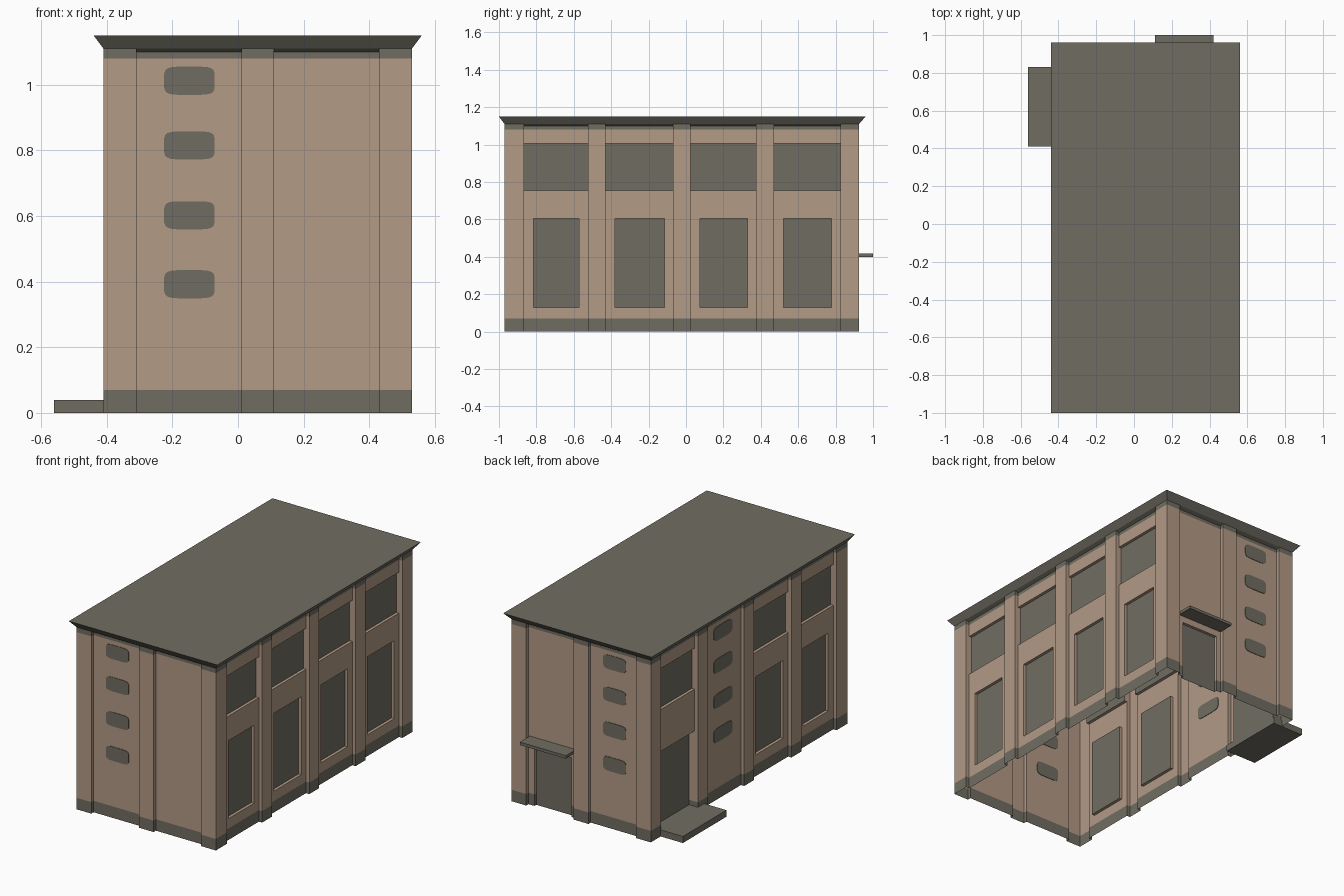
import bpy, bmesh, math

if "Cube" in bpy.data.objects:
    bpy.data.objects.remove(bpy.data.objects["Cube"])

def material(name, rgb):
    m = bpy.data.materials.new(name)
    m.diffuse_color = (*rgb, 1)
    m.use_nodes = True
    m.node_tree.nodes["Principled BSDF"].inputs["Base Color"].default_value = m.diffuse_color
    return m

TAN = material("tan_render", (0.45, 0.325, 0.238))
GREY = material("dark_grey", (0.160, 0.152, 0.122))

X0, X1, Y0, Y1, TOP = -0.41, 0.53, -0.97, 0.925, 1.11
BAY, GLASS, DOOR = 0.022, 0.04, 0.06      # recess depths
BASE, BAND = 0.07, 1.08                   # painted plinth and top band

# Map (along wall, height, recess depth) to a point on each side
SIDES = {
    "front": (lambda u, z, d: (u, Y0 + d, z), False),
    "right": (lambda u, z, d: (X1 - d, u, z), False),
    "back": (lambda u, z, d: (u, Y1 - d, z), True),
    "left": (lambda u, z, d: (X0 + d, u, z), True),
}

def finish(name, bm, mats):
    me = bpy.data.meshes.new(name)
    bm.to_mesh(me)
    bm.free()
    for m in mats:
        me.materials.append(m)
    ob = bpy.data.objects.new(name, me)
    bpy.context.collection.objects.link(ob)
    return ob

def wall(side, start, end, rects):
    """Single-skin wall; rects are (u0, u1, z0, z1, depth, is_grey), later ones win."""
    P, flip = SIDES[side]
    us = sorted({start, end, *(r[0] for r in rects), *(r[1] for r in rects)})
    zs = sorted({0, BASE, BAND, 1.10, TOP, *(r[2] for r in rects), *(r[3] for r in rects)})
    bm = bmesh.new()

    def cell(i, j):
        u, z = (us[i] + us[i + 1]) / 2, (zs[j] + zs[j + 1]) / 2
        depth, grey = 0, z < BASE or z > BAND
        for a, b, c, d, dep, g in rects:
            if a < u < b and c < z < d:
                depth, grey = dep, grey or g
        return depth, int(grey)

    def quad(pts, mat):
        vs = [bm.verts.new(P(*p)) for p in (pts[::-1] if flip else pts)]
        bm.faces.new(vs).material_index = mat

    nu, nz = len(us) - 1, len(zs) - 1
    for i in range(nu):
        for j in range(nz):
            a, b, c, d = us[i], us[i + 1], zs[j], zs[j + 1]
            p, m = cell(i, j)
            t = 0 if j == nz - 1 else p       # top row slopes out to the eaves
            quad([(a, c, p), (b, c, p), (b, d, t), (a, d, t)], m)
            if i < nu - 1:
                q, n = cell(i + 1, j)
                if q != p:
                    quad([(b, c, p), (b, c, q), (b, d, q), (b, d, p)], m if p < q else n)
            if j < nz - 1:
                q, n = cell(i, j + 1)
                if q != p:
                    quad([(a, d, p), (b, d, p), (b, d, q), (a, d, q)], m if p < q else n)
    bmesh.ops.remove_doubles(bm, verts=bm.verts, dist=1e-5)
    finish(side + "_wall", bm, [TAN, GREY])

def bay(b):
    return [(b[0], b[1], 0, TOP, BAY, False)]

def upper_window(b):
    return [(b[0], b[1], 0.755, 1.005, GLASS, True)]

def window_bay(b):
    return bay(b) + upper_window(b) + [(b[0] + 0.05, b[1] - 0.046, 0.13, 0.605, GLASS, True)]

LONG = [(-0.865, -0.525), (-0.43, -0.07), (0.025, 0.375), (0.47, 0.825)]
SHORT = [(-0.31, 0.01), (0.11, 0.43)]

# Walls
wall("right", Y0, Y1, sum((window_bay(b) for b in LONG), []))
wall("left", Y0, Y1, window_bay(LONG[0]) + window_bay(LONG[1]) + bay(LONG[2])
     + bay(LONG[3]) + upper_window(LONG[3]) + [(*LONG[3], 0, 0.5, DOOR, True)])
wall("front", X0, X1, bay(SHORT[0]) + bay(SHORT[1]))
wall("back", X0, X1, bay(SHORT[0]) + bay(SHORT[1]) + [(0.14, 0.39, 0, 0.36, GLASS, True)])

# Stacks of four small rounded windows, as thin plates showing on both sides of the skin
def small_windows(side, centre, width):
    P, _ = SIDES[side]
    bm = bmesh.new()
    for zc in (0.392, 0.602, 0.815, 1.012):
        rings = []
        for d in (BAY - 0.003, BAY + 0.003):
            ring = []
            for k in range(20):
                t = math.tau * (k + 0.5) / 20
                c, s = math.cos(t), math.sin(t)
                u = centre + width / 2 * math.copysign(abs(c) ** 0.4, c)
                z = zc + 0.043 * math.copysign(abs(s) ** 0.4, s)
                ring.append(bm.verts.new(P(u, z, d)))
            rings.append(ring)
            bm.faces.new(ring)
        for k in range(20):
            n = (k + 1) % 20
            bm.faces.new((rings[0][k], rings[0][n], rings[1][n], rings[1][k]))
    bmesh.ops.recalc_face_normals(bm, faces=bm.faces)
    finish(side + "_small_windows", bm, [GREY])

small_windows("front", -0.148, 0.155)
small_windows("back", -0.152, 0.155)
small_windows("left", 0.2, 0.18)

# Roof, door slab and canopy: boxes whose top may flare outwards
def block(name, x0, x1, y0, y1, z0, z1, flare=(0, 0, 0, 0)):
    bm = bmesh.new()
    bmesh.ops.create_cube(bm, size=1)
    for v in bm.verts:
        up = v.co.z > 0
        l, r, f, b = flare if up else (0, 0, 0, 0)
        v.co = (x1 + r if v.co.x > 0 else x0 - l,
                y1 + b if v.co.y > 0 else y0 - f,
                z1 if up else z0)
    finish(name, bm, [GREY])

block("roof", X0, X1, Y0, Y1, TOP, 1.15, (0.03, 0.03, 0.03, 0.035))
block("door_slab", -0.56, X0 + DOOR, 0.41, 0.83, 0, 0.04)
block("door_canopy", 0.11, 0.42, Y1 - BAY, 1.0, 0.40, 0.418)
